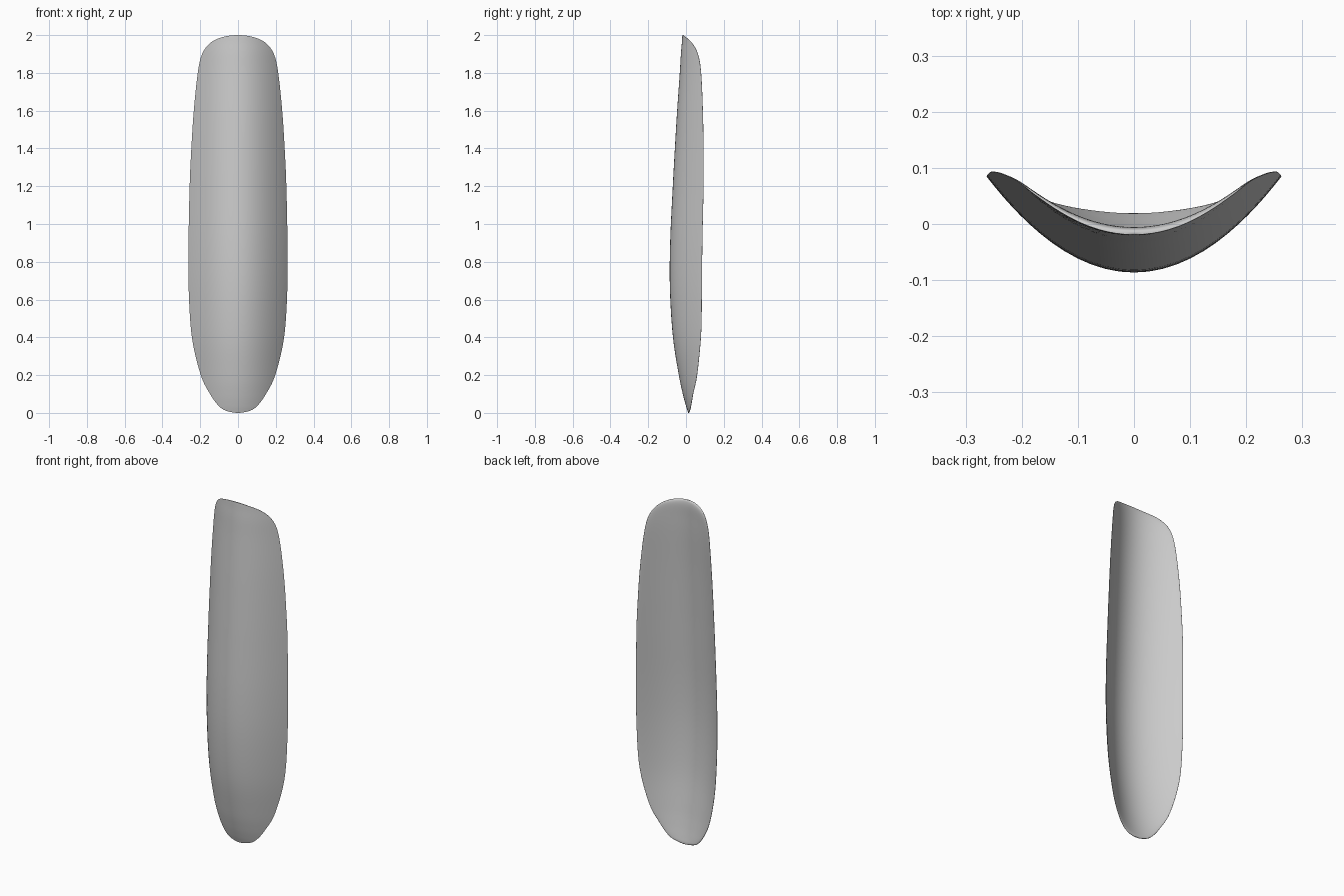
import bpy
import bmesh
import math
from mathutils import Vector

cube = bpy.data.objects.get("Cube")
if cube:
    bpy.data.objects.remove(cube, do_unlink=True)

# Outline control points: half width, height, depth of the front centre line
OUTLINE = [
    (0, 0, .012), (.065, .012, .008), (.105, .04, -.001), (.148, .1, -.017),
    (.197, .2, -.038), (.244, .4, -.069), (.261, .65, -.085), (.262, .9, -.084),
    (.256, 1.2, -.07), (.247, 1.4, -.059), (.234, 1.6, -.047), (.213, 1.8, -.033),
    (.19, 1.9, -.027), (.145, 1.96, -.022), (.08, 1.99, -.02), (0, 2, -.019),
]
BEND = 2.48          # sideways curvature
THICKNESS = .022
STEPS = 5            # rows between control points
HALF = 16            # columns on each side


def smooth_rows(points):
    """Catmull-Rom through the points, mirrored in width past both tips."""
    pts = [Vector(p) for p in points]
    flip = Vector((-1, 1, 1))
    pts = [pts[1] * flip] + pts + [pts[-2] * flip]
    rows = []
    for a, b, c, d in zip(pts, pts[1:], pts[2:], pts[3:]):
        for i in range(STEPS):
            t = i / STEPS
            rows.append(.5 * (2 * b + (c - a) * t + (2 * a - 5 * b + 4 * c - d) * t ** 2
                              + (3 * b - a - 3 * c + d) * t ** 3))
    return rows + [pts[-2]]


def add_skin(bm, rows, back):
    """Grid for the front or back skin; both share the same rim."""
    grid = []
    for width, z, depth in rows:
        width = max(width, 0)
        line = []
        for k in range(-HALF, HALF + 1):
            u = math.sin(math.pi / 2 * k / HALF)
            x = width * u
            y = depth + BEND * x * x
            if back:
                y += THICKNESS * math.sqrt(max(0, width / .262 * (1 - u * u)))
            line.append(bm.verts.new((x, y, z)))
        grid.append(line)
    for low, high in zip(grid, grid[1:]):
        for i in range(2 * HALF):
            bm.faces.new((low[i], low[i + 1], high[i + 1], high[i]))


# Curved shell
bm = bmesh.new()
rows = smooth_rows(OUTLINE)
add_skin(bm, rows, False)
add_skin(bm, rows, True)
bmesh.ops.remove_doubles(bm, verts=bm.verts, dist=.00005)
bmesh.ops.recalc_face_normals(bm, faces=bm.faces)
mesh = bpy.data.meshes.new("curved_shell")
bm.to_mesh(mesh)
bm.free()
shell = bpy.data.objects.new("curved_shell", mesh)
bpy.context.collection.objects.link(shell)

# Plain grey finish
grey = bpy.data.materials.new("plain_grey")
grey.use_nodes = True
colour = (.6, .6, .6, 1)
grey.diffuse_color = colour
grey.node_tree.nodes["Principled BSDF"].inputs["Base Color"].default_value = colour
mesh.materials.append(grey)

bpy.ops.object.select_all(action='DESELECT')
shell.select_set(True)
bpy.context.view_layer.objects.active = shell
bpy.ops.object.shade_smooth_by_angle(angle=math.radians(60))
